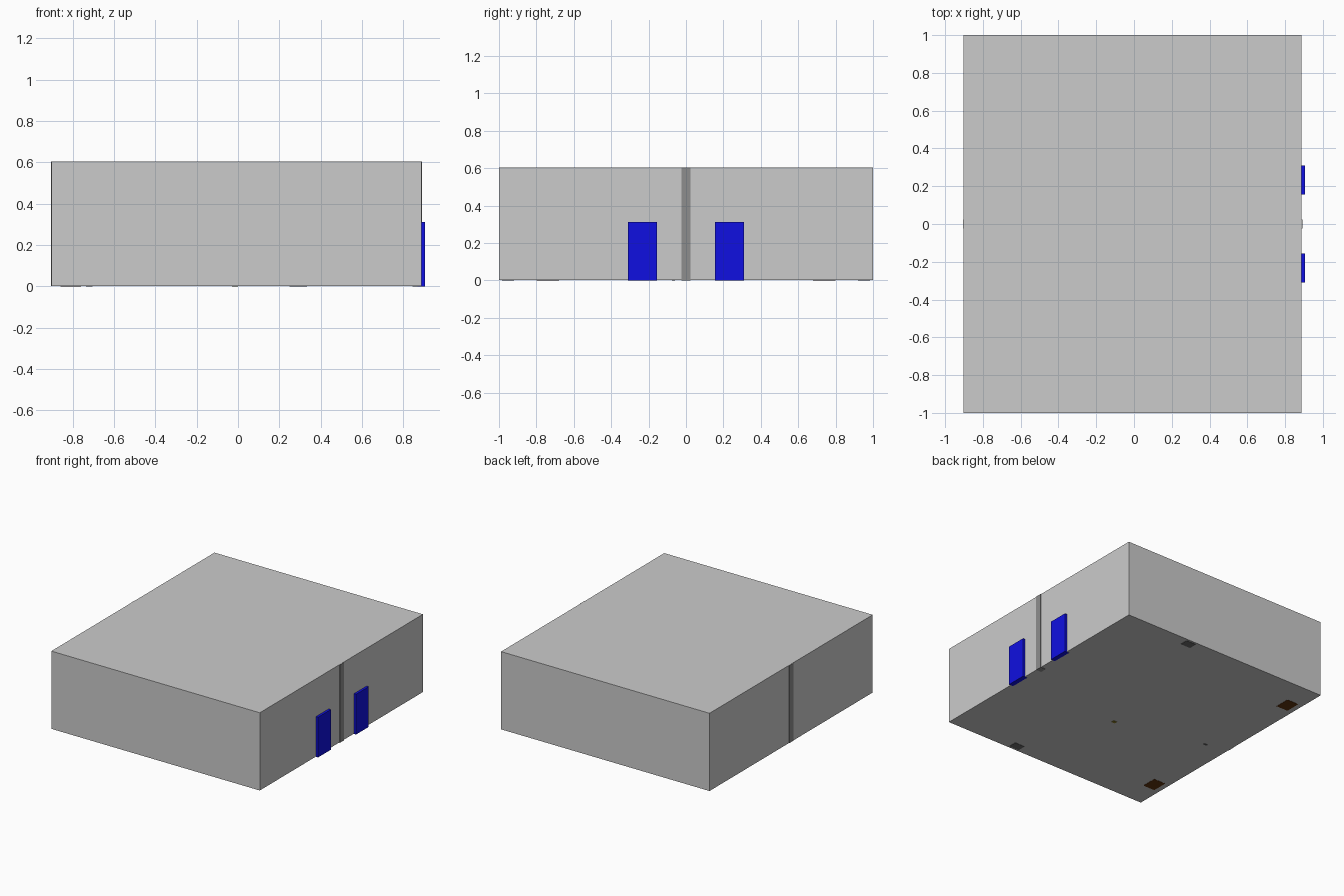
import bpy, bmesh
from mathutils import Vector

if "Cube" in bpy.data.objects:
    bpy.data.objects.remove(bpy.data.objects["Cube"])


def material(name, rgb):
    m = bpy.data.materials.new(name)
    m.diffuse_color = (*rgb, 1)
    m.use_nodes = True
    m.node_tree.nodes["Principled BSDF"].inputs["Base Color"].default_value = m.diffuse_color
    return m


blue = material("door_blue", (0.005, 0.005, 0.75))
brown = material("wood_brown", (0.12, 0.035, 0.005))
dark = material("base_dark", (0.15, 0.15, 0.15))
grey = material("pillar_grey", (0.27, 0.27, 0.27))
olive = material("olive", (0.25, 0.2, 0.02))


def box(name, lo, hi, mat=None):
    """Box between two opposite corners."""
    lo, hi = Vector(lo), Vector(hi)
    bm = bmesh.new()
    bmesh.ops.create_cube(bm, size=1)
    for v in bm.verts:
        v.co = Vector(c * s for c, s in zip(v.co, hi - lo)) + (lo + hi) / 2
    mesh = bpy.data.meshes.new(name)
    bm.to_mesh(mesh)
    bm.free()
    ob = bpy.data.objects.new(name, mesh)
    bpy.context.collection.objects.link(ob)
    if mat:
        mesh.materials.append(mat)
    return ob


X0, X1, H, T = -0.902, 0.887, 0.605, 0.02
F = 0.002   # floor underside, slightly above the feet of the fittings

# Room shell
box("floor", (X0, -1, F), (X1, 1, T))
box("ceiling", (X0, -1, H - T), (X1, 1, H))
box("left_wall", (X0, -1, T), (X0 + T, 1, H - T))
box("right_wall", (X1 - T, -1, T), (X1, 1, H - T))
box("front_wall", (X0 + T, -1, T), (X1 - T, -1 + T, H - T))
box("back_wall", (X0 + T, 1 - T, T), (X1 - T, 1, H - T))

# Pillars in the middle of the side walls
box("right_pillar", (0.845, -0.025, 0), (0.891, 0.025, H - 0.001), grey)
box("left_pillar", (-0.905, -0.025, F), (-0.86, 0.025, H - 0.001), grey)

# Mirrored pairs: doors, wall columns, brown cabinets
for side, s in (("front", -1), ("back", 1)):
    ya, yb = sorted((s * 0.155, s * 0.31))
    box(side + "_door", (0.868, ya, 0), (0.905, yb, 0.312), blue)
    ya, yb = sorted((s * 0.92, s * 0.985))
    box(side + "_column", (0.25, ya, 0), (0.335, yb, H - T), dark)
    ya, yb = sorted((s * 0.68, s * 0.80))
    box(side + "_cabinet", (-0.86, ya, 0.0005), (-0.76, yb, 0.15), brown)

# Small feet showing through the floor
box("centre_post", (-0.03, -0.25, 0), (0.0, -0.225, 0.1), olive)
box("left_post", (-0.735, -0.075, 0), (-0.705, -0.06, 0.1), dark)
